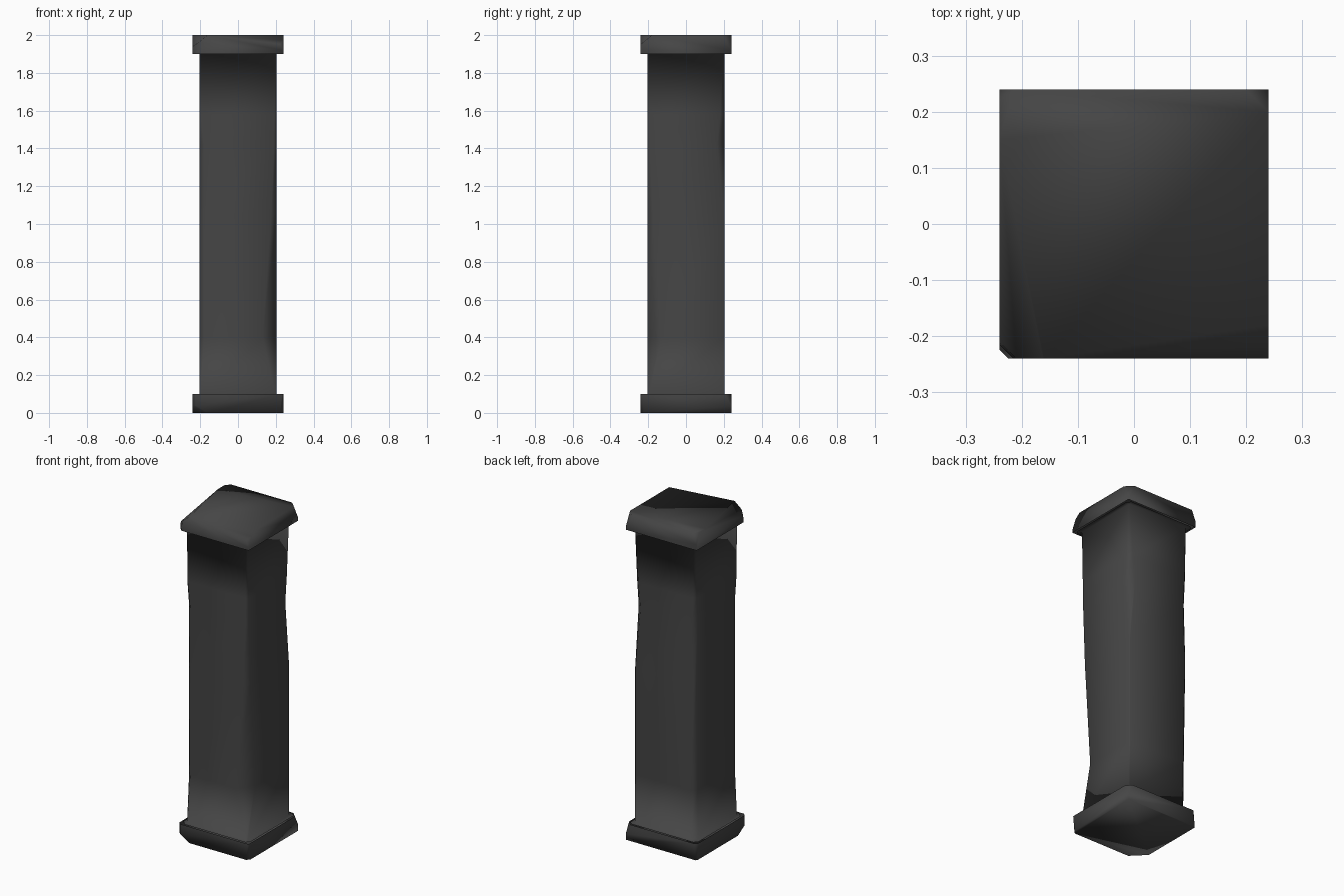
import bpy
import bmesh
from mathutils import Vector

default = bpy.data.objects.get("Cube")
if default:
    bpy.data.objects.remove(default, do_unlink=True)

stone = bpy.data.materials.new("dark grey stone")
stone.use_nodes = True
GREY = (0.06, 0.06, 0.06, 1)
stone.diffuse_color = GREY
stone.node_tree.nodes["Principled BSDF"].inputs["Base Color"].default_value = GREY

CORNERS = [(-1, -1), (1, -1), (1, 1), (-1, 1)]
CAP = 0.24
SHAFT = 0.205


def finish(bm, name):
    bmesh.ops.recalc_face_normals(bm, faces=bm.faces)
    mesh = bpy.data.meshes.new(name)
    bm.to_mesh(mesh)
    bm.free()
    mesh.materials.append(stone)
    mesh.shade_smooth()
    obj = bpy.data.objects.new(name, mesh)
    bpy.context.collection.objects.link(obj)
    return obj


def ring(bm, half, z, cuts):
    """Square ring with each corner cut off by its own amount."""
    verts = []
    for i, ((sx, sy), c) in enumerate(zip(CORNERS, cuts)):
        along_y = Vector((sx * half, sy * (half - c), z))
        along_x = Vector((sx * (half - c), sy * half, z))
        pair = (along_y, along_x) if i % 2 == 0 else (along_x, along_y)
        verts += [bm.verts.new(p) for p in pair]
    return verts


def worn_shaft():
    # Each row: half width, height, corner cuts in the order of CORNERS
    rows = [
        (CAP - 0.01, 0.10, (0.03, 0.02, 0.02, 0.02)),
        (SHAFT, 0.10, (0.005, 0.008, 0.005, 0.03)),
        (SHAFT, 0.40, (0.025, 0.075, 0.006, 0.025)),
        (SHAFT, 1.05, (0.025, 0.03, 0.006, 0.012)),
        (SHAFT, 1.42, (0.025, 0.015, 0.04, 0.025)),
        (SHAFT, 1.58, (0.008, 0.012, 0.025, 0.015)),
        (SHAFT, 1.90, (0.005, 0.005, 0.005, 0.008)),
        (CAP - 0.01, 1.90, (0.03, 0.02, 0.02, 0.02)),
    ]
    bm = bmesh.new()
    rings = [ring(bm, *row) for row in rows]
    for low, high in zip(rings, rings[1:]):
        for i in range(len(low)):
            j = (i + 1) % len(low)
            bm.faces.new((low[i], low[j], high[j], high[i]))
    finish(bm, "shaft")


def chipped_slab(name, low, high, chips, open_z):
    """Slab with planes chiselled off; the side against the shaft is open."""
    bm = bmesh.new()
    bmesh.ops.create_cube(bm, size=1)
    for v in bm.verts:
        v.co = Vector((v.co.x * 2 * CAP, v.co.y * 2 * CAP, high if v.co.z > 0 else low))
    for point, normal in chips:
        geom = bm.verts[:] + bm.edges[:] + bm.faces[:]
        cut = bmesh.ops.bisect_plane(bm, geom=geom, plane_co=point, plane_no=normal,
                                     clear_outer=True)["geom_cut"]
        edges = [e for e in cut if isinstance(e, bmesh.types.BMEdge)]
        bmesh.ops.holes_fill(bm, edges=edges, sides=0)
    bmesh.ops.recalc_face_normals(bm, faces=bm.faces)
    inner = [f for f in bm.faces if all(abs(v.co.z - open_z) < 1e-4 for v in f.verts)]
    bmesh.ops.delete(bm, geom=inner, context="FACES")
    finish(bm, name)


worn_shaft()

# Capital: broken corners and a worn front and right rim
chipped_slab("capital", 1.9, 2.0, [
    ((-0.225, -0.225, 1.95), (-1, -1, 0.1)),
    ((0.232, 0.232, 1.95), (1, 1, 0.5)),
    ((0.232, -0.232, 1.95), (1, -1, 0.5)),
    ((-0.235, 0.235, 1.96), (-1, 1, 0.4)),
    ((-0.24, 0, 1.975), (-1, -0.2, 1.2)),
    ((0, -0.24, 1.98), (0.15, -1, 1.2)),
], 1.9)

# Base: softer chips around its top and underside
chipped_slab("base", 0.0, 0.1, [
    ((-0.232, -0.232, 0.05), (-1, -1, 0)),
    ((0.234, 0.234, 0.06), (1, 1, 0.5)),
    ((0.234, -0.234, 0.05), (1, -1, -0.1)),
    ((-0.234, 0.234, 0.05), (-1, 1, 0.1)),
    ((-0.2, -0.2, 0.0), (-0.6, -0.6, -1)),
], 0.1)
